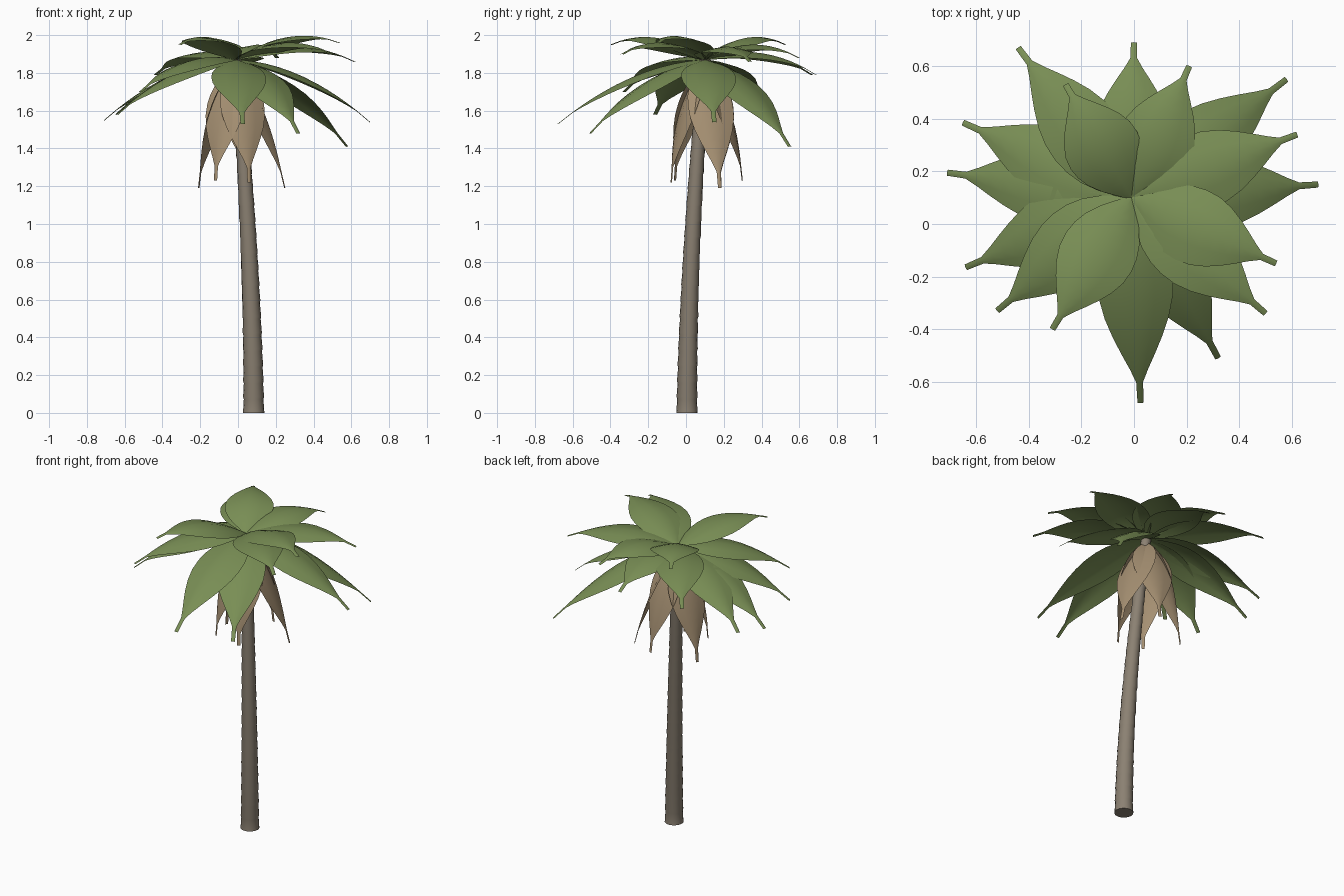
import bpy
from math import cos, sin, radians, pi
from mathutils import Vector

if "Cube" in bpy.data.objects:
    bpy.data.objects.remove(bpy.data.objects["Cube"])

CROWN = Vector((-0.01, 0.10, 1.87))


def material(name, rgb):
    m = bpy.data.materials.new(name)
    m.diffuse_color = (*rgb, 1)
    m.use_nodes = True
    m.node_tree.nodes["Principled BSDF"].inputs["Base Color"].default_value = m.diffuse_color
    return m


def make_object(name, verts, faces, mat):
    me = bpy.data.meshes.new(name)
    me.from_pydata(verts, [], faces)
    me.materials.append(mat)
    ob = bpy.data.objects.new(name, me)
    bpy.context.collection.objects.link(ob)
    bpy.ops.object.select_all(action='DESELECT')
    ob.select_set(True)
    bpy.context.view_layer.objects.active = ob
    bpy.ops.object.shade_smooth_by_angle(angle=radians(40))
    return ob


# Blade outline: (position along the blade, share of half width)
OUTLINE = [(0, .06), (.06, .32), (.13, .58), (.22, .82), (.31, .95), (.40, 1.0),
           (.50, .97), (.60, .84), (.69, .65), (.77, .44), (.84, .24), (.90, .09), (1, .08)]


def leaf(name, start, control, tip, half, mat, droop=0.22):
    """Arched blade along a quadratic curve, its edges falling away from the midrib."""
    verts, faces = [], []
    side = (tip - start).cross(Vector((0, 0, 1))).normalized()
    for t, w in OUTLINE:
        p = start * (1 - t) ** 2 + control * 2 * t * (1 - t) + tip * t * t
        tangent = ((control - start) * (1 - t) + (tip - control) * t).normalized()
        normal = side.cross(tangent)
        for s in (-1, -.5, 0, .5, 1):
            hw = half * w
            verts.append(p + side * s * hw - normal * droop * hw * abs(s) ** 1.4)
    for i in range(len(OUTLINE) - 1):
        for j in range(4):
            a = i * 5 + j
            faces.append((a, a + 1, a + 6, a + 5))
    return make_object(name, verts, faces, mat)


bark = material("bark", (.26, .22, .17))
green = material("leaf_green", (.19, .27, .09))
brown = material("dry_leaf", (.38, .28, .17))

# Leaning ringed trunk
SIDES, RINGS, TOP = 16, 22, 1.87
verts, faces, levels = [], [], []
for i in range(RINGS):
    levels += [(i / RINGS, 1.03), ((i + .85) / RINGS, .96)]
levels.append((1, .96))
for f, k in levels:
    z, bend = TOP * f, f ** 1.7
    r = (.055 - .024 * f) * k
    for j in range(SIDES):
        a = 2 * pi * j / SIDES
        verts.append((.083 - .093 * bend + r * cos(a), .005 + .095 * bend + r * sin(a), z))
for i in range(len(levels) - 1):
    for j in range(SIDES):
        a, b = i * SIDES + j, i * SIDES + (j + 1) % SIDES
        faces.append((a, b, b + SIDES, a + SIDES))
faces.append(tuple(reversed(range(SIDES))))
faces.append(tuple(range(len(verts) - SIDES, len(verts))))
make_object("trunk", verts, faces, bark)

# Green crown: blade tips, drooping, middle and raised
TIPS = [(.58, .55, 1.41), (.70, .15, 1.54), (.32, -.51, 1.48), (.025, -.68, 1.53),
        (-.64, -.165, 1.58), (-.71, .195, 1.55), (-.65, .385, 1.58),
        (-.44, .67, 1.79), (0, .69, 1.79), (.62, .34, 1.86), (.50, -.34, 1.90),
        (-.52, -.33, 1.70),
        (-.26, .53, 1.95), (.21, .60, 1.88), (.54, -.15, 1.96), (-.31, -.40, 1.95)]
for n, t in enumerate(TIPS):
    tip = Vector(t)
    control = (CROWN + tip) / 2 + Vector((0, 0, .15))
    leaf(f"green_leaf_{n + 1}", CROWN, control, tip, .145, green)

# Dead leaves hanging around the trunk top
DRY = [(.06, -.08, 1.22), (.25, .18, 1.19), (.05, .30, 1.23), (-.21, .18, 1.19), (-.12, -.06, 1.23)]
for n, t in enumerate(DRY):
    tip = Vector(t)
    start = CROWN - Vector((0, 0, .02))
    out = Vector((tip.x - start.x, tip.y - start.y, 0)).normalized()
    control = start + out * .17 - Vector((0, 0, .22))
    leaf(f"dry_leaf_{n + 1}", start, control, tip, .125, brown)
